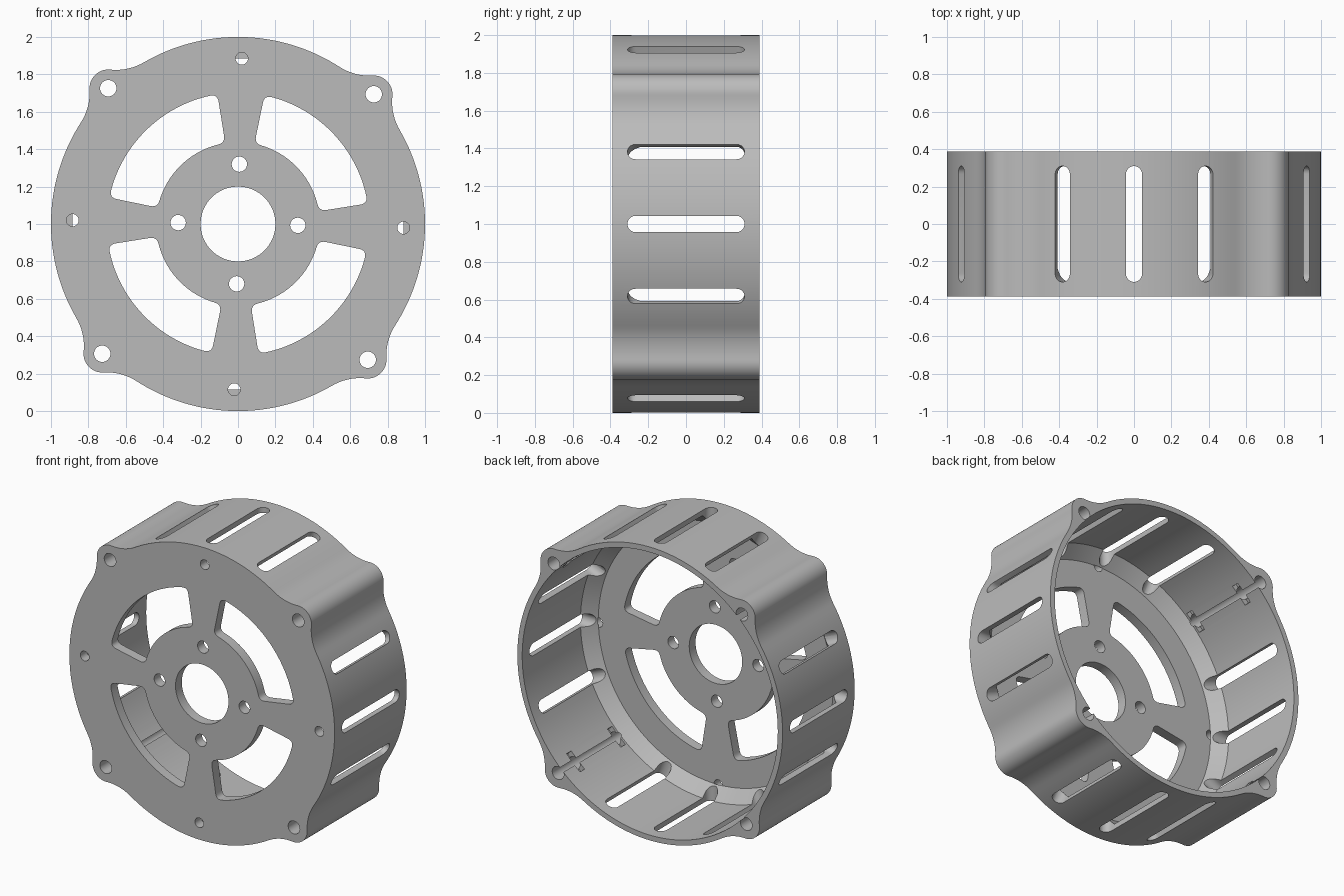
import bpy, bmesh, math
from mathutils import Vector

if "Cube" in bpy.data.objects:
    bpy.data.objects.remove(bpy.data.objects["Cube"])

CZ = 1.0                       # height of the centre axis
TILT = math.radians(-1.3)      # the bolt pattern is turned slightly
LUG_R, HOLE_R, INNER_R = 1.004, 0.044, 0.964
Y0, Y1, PLATE = -0.388, 0.388, -0.32
Q = math.pi / 2


def pol(r, a):
    return Vector((r * math.cos(a), r * math.sin(a)))


def ang(v):
    return math.atan2(v.y, v.x)


def wrap(a):
    return (a + math.pi) % (2 * math.pi) - math.pi


def arc(c, r, a0, a1, n):
    return [c + pol(r, a0 + (a1 - a0) * i / n) for i in range(n + 1)]


def prism(bm, pts, vec):
    """Closed solid from a 3D outline swept along vec."""
    a = [bm.verts.new(p) for p in pts]
    b = [bm.verts.new(Vector(p) + vec) for p in pts]
    n = len(a)
    bm.faces.new(a)
    bm.faces.new(b[::-1])
    for i in range(n):
        bm.faces.new((a[i], b[i], b[(i + 1) % n], a[(i + 1) % n]))


def along_y(bm, pts, y0, y1):
    prism(bm, [(p.x, y0, CZ + p.y) for p in pts], Vector((0, y1 - y0, 0)))


def disc(bm, c, r, y0, y1, n=32):
    along_y(bm, [c + pol(r, 2 * math.pi * i / n) for i in range(n)], y0, y1)


def radial(bm, shape, a, r0, r1):
    """Outline in (tangent, y) swept outwards at angle a."""
    d = Vector((math.cos(a), 0, math.sin(a)))
    t = Vector((-math.sin(a), 0, math.cos(a)))
    o = Vector((0, 0, CZ)) + d * r0
    prism(bm, [o + t * p[0] + Vector((0, p[1], 0)) for p in shape], d * (r1 - r0))


def make(name, bm):
    bmesh.ops.remove_doubles(bm, verts=bm.verts, dist=1e-5)
    bmesh.ops.recalc_face_normals(bm, faces=bm.faces)
    me = bpy.data.meshes.new(name)
    bm.to_mesh(me)
    bm.free()
    ob = bpy.data.objects.new(name, me)
    bpy.context.collection.objects.link(ob)
    return ob


# Outer body: round drum with four filleted lugs
F, LUG = 0.3, 0.1
d = math.acos(((1 + F) ** 2 + LUG_R ** 2 - (LUG + F) ** 2) / (2 * (1 + F) * LUG_R))
outline = []
for k in range(4):
    t = math.pi / 4 + TILT + k * Q
    L, C1, C2 = pol(LUG_R, t), pol(1 + F, t - d), pol(1 + F, t + d)
    outline += arc(Vector((0, 0)), 1, t - Q + d, t - d, 40)
    s, e = ang(-C1), ang(L - C1)
    outline += arc(C1, F, s, s + wrap(e - s), 10)[1:]
    s, e = t + wrap(ang(C1 - L) - t), t + wrap(ang(C2 - L) - t)
    outline += arc(L, LUG, s, e, 16)[1:]
    s, e = ang(L - C2), ang(-C2)
    outline += arc(C2, F, s, s + wrap(e - s), 10)[1:-1]
bm = bmesh.new()
along_y(bm, outline, Y0, Y1)
body = make("motor_housing", bm)

# Inner cavity, open at the back, chamfered where wall meets plate
bm = bmesh.new()
N = 144
prof = [(0.885, PLATE), (INNER_R, PLATE + 0.08), (INNER_R, 0.6)]
rings = [[bm.verts.new((r * math.cos(2 * math.pi * i / N), y, CZ + r * math.sin(2 * math.pi * i / N)))
          for i in range(N)] for r, y in prof]
bm.faces.new(rings[0])
bm.faces.new(rings[-1][::-1])
for a, b in zip(rings, rings[1:]):
    for i in range(N):
        bm.faces.new((a[i], b[i], b[(i + 1) % N], a[(i + 1) % N]))
cutters = [make("cavity_cutter", bm)]

# Front plate: shaft hole, bolt holes, four windows
bm = bmesh.new()
O = Vector((0, 0))
disc(bm, O, 0.2, -0.6, -0.2, 64)
for k in range(4):
    a = TILT + k * Q
    disc(bm, pol(0.32, a), 0.041, -0.6, -0.2)
    disc(bm, pol(0.885, a), 0.033, -0.6, PLATE + 0.001)
    disc(bm, pol(LUG_R, a + math.pi / 4), HOLE_R, -0.6, 0.6)
    a0, a1 = a + math.radians(10.3), a + Q - math.radians(10.3)
    ri, ro, c = 0.438, 0.702, 0.04
    corners = [(ro, a0, -c, 0), (ro, a1, 0, -c), (ri, a1, c, 0), (ri, a0, 0, c)]
    win = []
    for j, (r, th, _, _) in enumerate(corners):
        sr = -c if r == ro else c
        st = c / r if th == a0 else -c / r
        on_side, on_arc, ctrl = pol(r + sr, th), pol(r, th + st), pol(r, th)
        p, q = (on_side, on_arc) if j in (0, 2) else (on_arc, on_side)
        win += [p * (1 - u) ** 2 + ctrl * 2 * u * (1 - u) + q * u * u for u in (i / 6 for i in range(7))]
        if j in (0, 2):   # long arc to the next corner
            e = a1 - c / r if j == 0 else a0 + c / r
            win += arc(O, r, th + st, e, 24)[1:-1]
    along_y(bm, win, -0.6, -0.2)
cutters.append(make("plate_cutter", bm))

# Wall: twelve cooling slots and small pockets inside the lugs
bm = bmesh.new()
w, h = 0.043, 0.31
slot = ([(w * math.cos(i * math.pi / 10), h - w + w * math.sin(i * math.pi / 10)) for i in range(11)] +
        [(-w * math.cos(i * math.pi / 10), w - h - w * math.sin(i * math.pi / 10)) for i in range(11)])
for k in range(16):
    a = k * math.pi / 8
    if k % 4 != 2:
        radial(bm, slot, a, 0.86, 1.15)
    else:
        for y in (-0.2, 0.24):
            radial(bm, [(-0.07, y - 0.025), (0.07, y - 0.025), (0.07, y + 0.025), (-0.07, y + 0.025)],
                   a + TILT, 0.9, 1.0)
cutters.append(make("wall_cutter", bm))

bpy.context.view_layer.objects.active = body
body.select_set(True)
for cut in cutters:
    cut.hide_render = True
    m = body.modifiers.new("cut", 'BOOLEAN')
    m.operation, m.solver, m.object = 'DIFFERENCE', 'EXACT', cut
    bpy.ops.object.modifier_apply(modifier=m.name)
    bpy.data.objects.remove(cut)

# Plain grey metal
mat = bpy.data.materials.new("grey_metal")
mat.diffuse_color = (0.5, 0.5, 0.5, 1)
mat.use_nodes = True
mat.node_tree.nodes["Principled BSDF"].inputs["Base Color"].default_value = mat.diffuse_color
body.data.materials.clear()
body.data.materials.append(mat)
bpy.ops.object.shade_smooth_by_angle(angle=math.radians(30))
